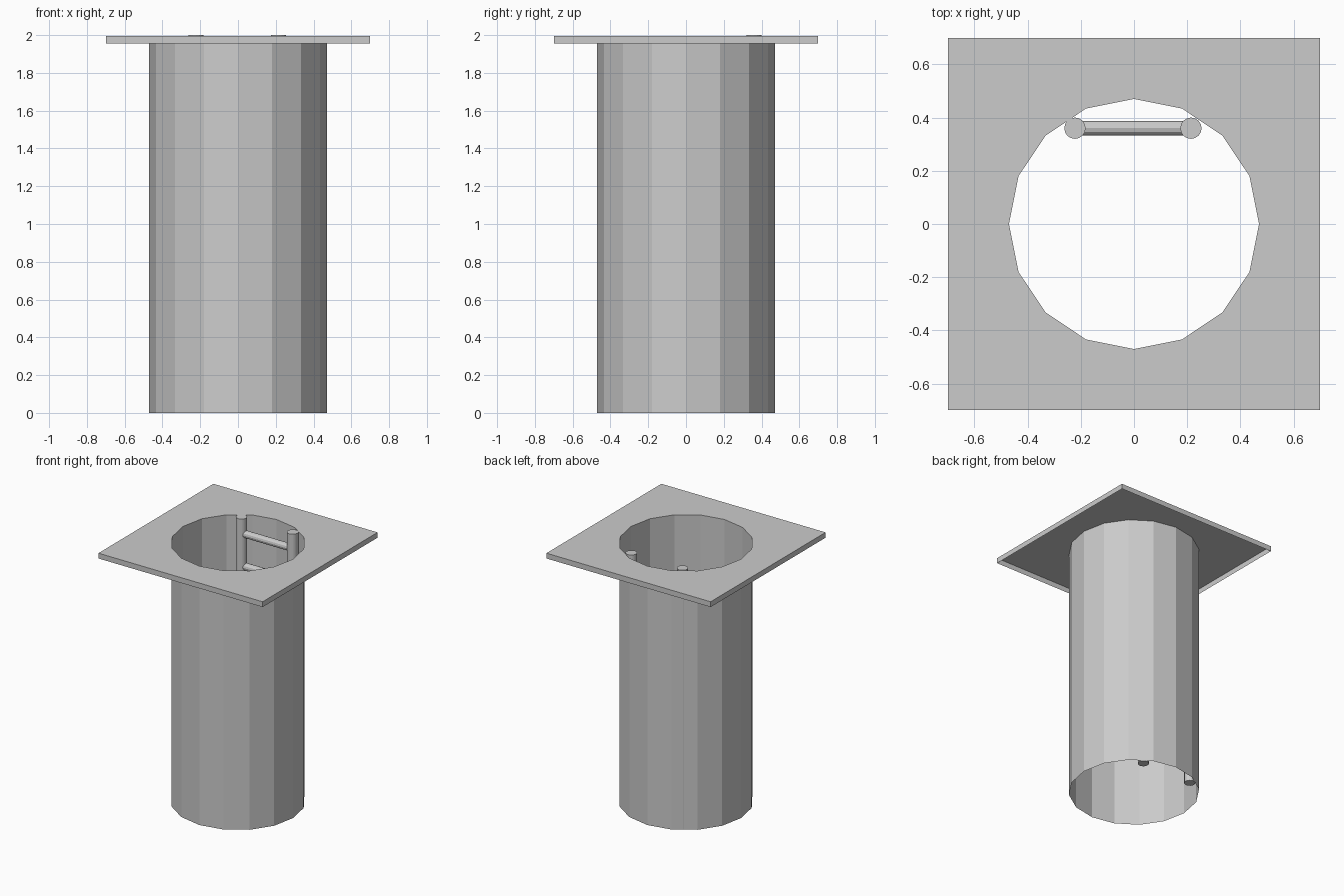
import bpy, bmesh, math
from mathutils import Matrix, Vector

if "Cube" in bpy.data.objects:
    bpy.data.objects.remove(bpy.data.objects["Cube"])

SIDES = 16
RADIUS = 0.47
HALF = 0.70
PLATE_TOP, PLATE_BOTTOM = 1.996, 1.955
RAIL_X, RAIL_Y, LADDER_X = 0.218, 0.36, -0.004


def finish(name, bm):
    mesh = bpy.data.meshes.new(name)
    bm.to_mesh(mesh)
    bm.free()
    obj = bpy.data.objects.new(name, mesh)
    bpy.context.collection.objects.link(obj)
    return obj


def circle(z):
    return [(RADIUS * math.cos(a), RADIUS * math.sin(a), z)
            for a in (math.tau * i / SIDES for i in range(SIDES))]


def square(z):
    # circle directions pushed out to the square outline
    pts = []
    for x, y, _ in circle(z):
        s = HALF / max(abs(x), abs(y))
        pts.append((x * s, y * s, z))
    return pts


def skin(name, rings):
    bm = bmesh.new()
    loops = [[bm.verts.new(p) for p in ring] for ring in rings]
    for a, b in zip(loops, loops[1:]):
        for i in range(SIDES):
            j = (i + 1) % SIDES
            bm.faces.new((a[i], a[j], b[j], b[i]))
    return finish(name, bm)


def rod(name, start, end, radius, sides):
    start, end = Vector(start), Vector(end)
    axis = end - start
    bm = bmesh.new()
    turn = axis.to_track_quat('Z', 'Y').to_matrix().to_4x4()
    bmesh.ops.create_cone(bm, cap_ends=True, segments=sides, radius1=radius,
                          radius2=radius, depth=axis.length,
                          matrix=Matrix.Translation((start + end) / 2) @ turn)
    return finish(name, bm)


# Open thin-walled shaft
skin("shaft", [circle(0), circle(PLATE_TOP)])

# Square top plate with a round opening and an open underside
skin("top_plate", [square(PLATE_BOTTOM), square(PLATE_TOP), circle(PLATE_TOP)])

# Ladder rails
for side, label in ((-1, "left"), (1, "right")):
    x = LADDER_X + side * RAIL_X
    rod(f"ladder_rail_{label}", (x, RAIL_Y, 0), (x, RAIL_Y, 2), 0.04, 16)

# Ladder rungs
for i in range(8):
    z = 0.125 + 0.25 * i
    rod(f"ladder_rung_{i + 1}", (LADDER_X - RAIL_X, RAIL_Y, z),
        (LADDER_X + RAIL_X, RAIL_Y, z), 0.027, 12)
